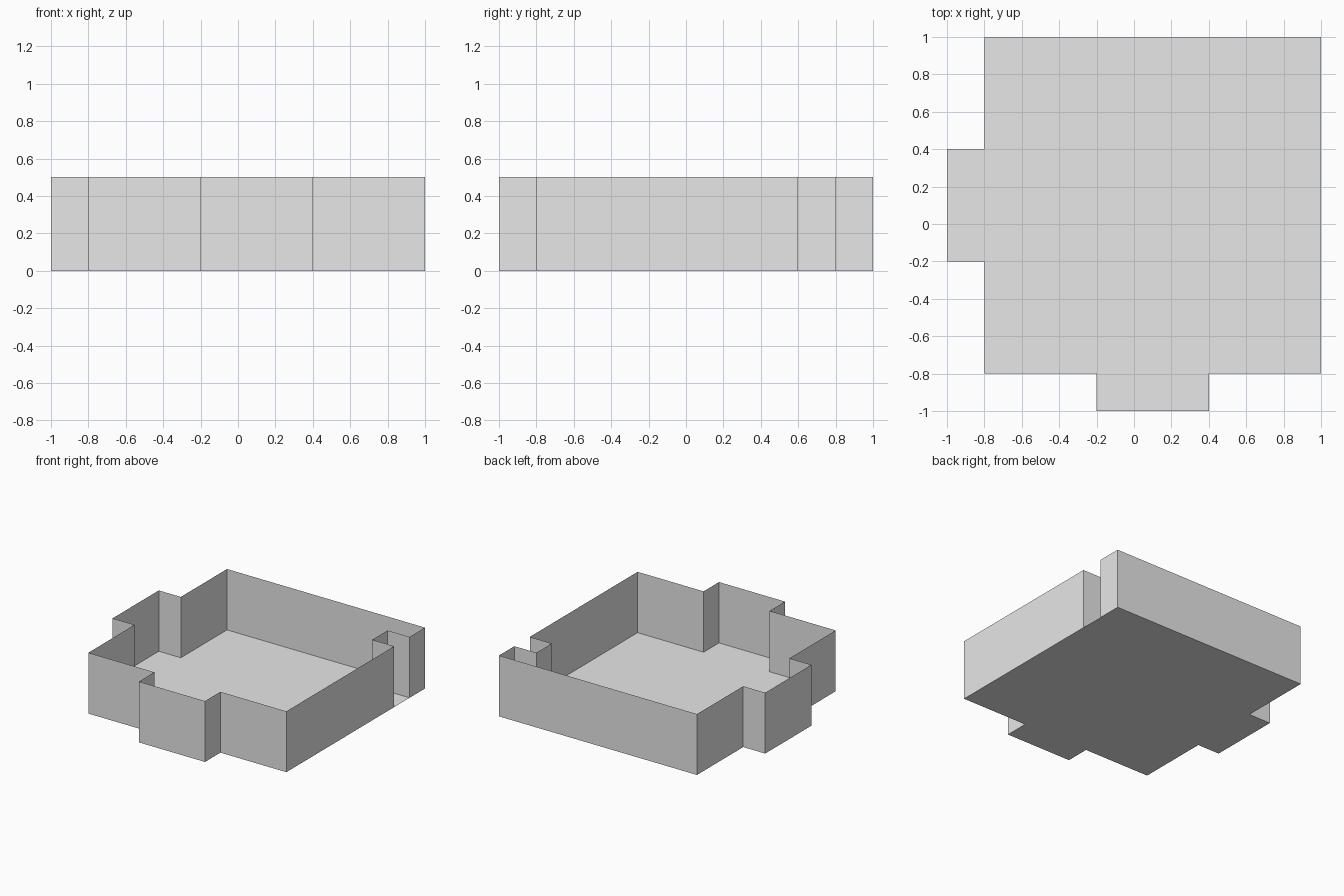
import bpy

if "Cube" in bpy.data.objects:
    bpy.data.objects.remove(bpy.data.objects["Cube"])

HEIGHT = 0.5

grey = bpy.data.materials.new("light grey")
grey.diffuse_color = (0.8, 0.8, 0.8, 1)
grey.use_nodes = True
grey.node_tree.nodes["Principled BSDF"].inputs["Base Color"].default_value = grey.diffuse_color


def add_object(name, verts, faces):
    mesh = bpy.data.meshes.new(name)
    mesh.from_pydata(verts, [], faces)
    mesh.materials.append(grey)
    mesh.update()
    obj = bpy.data.objects.new(name, mesh)
    bpy.context.collection.objects.link(obj)
    return obj


# Room plan, counter-clockwise from the front left corner
front = [(-0.8, -0.8), (-0.2, -0.8), (-0.2, -1), (0.4, -1), (0.4, -0.8), (1, -0.8)]
recess = [(1, 0.6), (0.8, 0.6), (0.8, 0.8), (1, 0.8)]
back_left = [(1, 1), (-0.8, 1), (-0.8, 0.4), (-1, 0.4), (-1, -0.2), (-0.8, -0.2)]

# Floor: one flat sheet that also runs under the recess
floor_plan = front + back_left
add_object("floor", [(x, y, 0) for x, y in floor_plan],
           [tuple(range(len(floor_plan)))])

# Walls: thin sheets rising from the plan, stepping in at the recess
wall_plan = front + recess + back_left
n = len(wall_plan)
add_object("walls",
           [(x, y, z) for z in (0, HEIGHT) for x, y in wall_plan],
           [(i, (i + 1) % n, (i + 1) % n + n, i + n) for i in range(n)])
